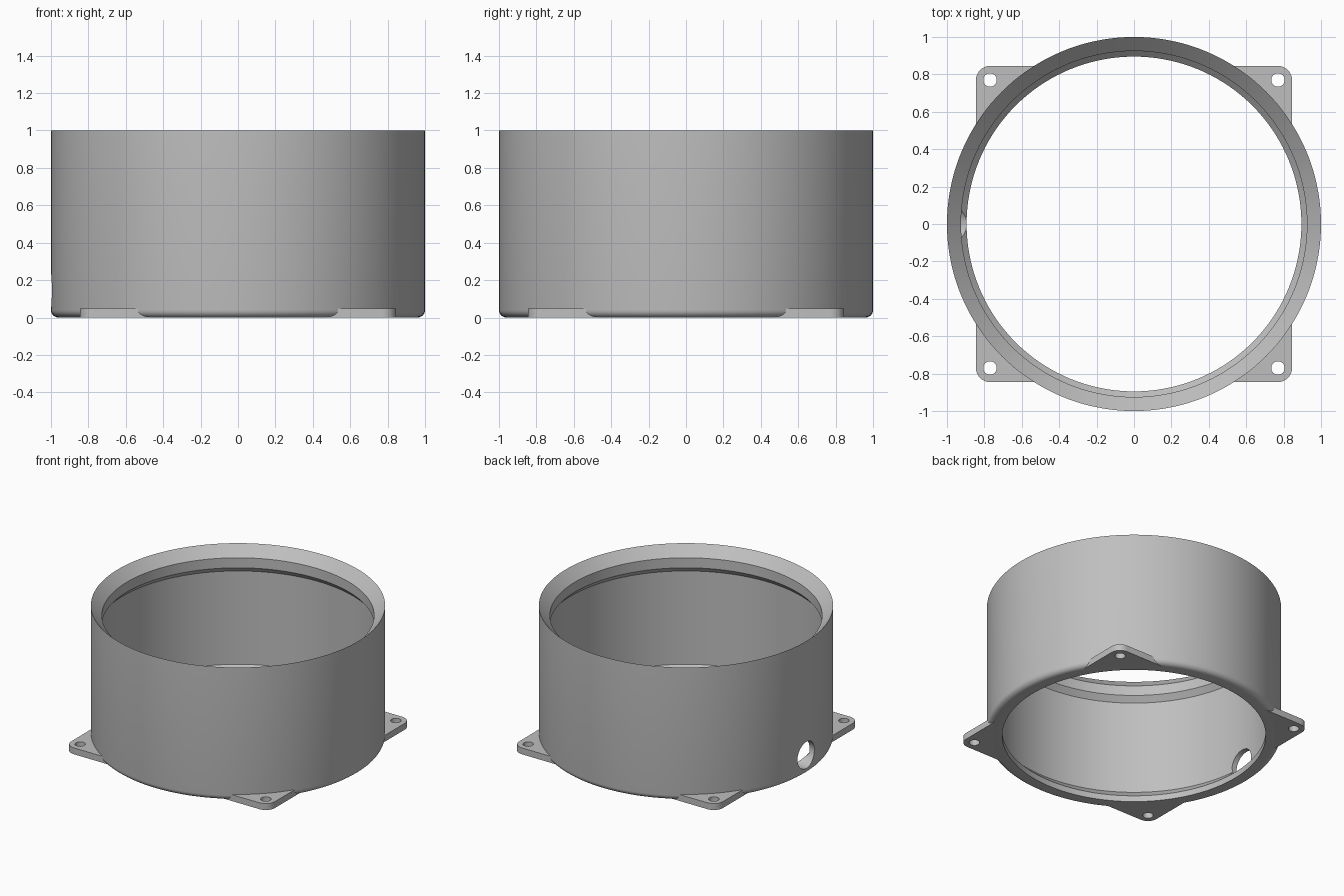
import bpy
import bmesh
from math import cos, sin, pi, radians
from mathutils import Matrix, Vector

if "Cube" in bpy.data.objects:
    bpy.data.objects.remove(bpy.data.objects["Cube"], do_unlink=True)

SEGMENTS = 144
PLATE = 0.048      # mounting plate thickness
FOOT = 0.96        # radius where the rounded bottom edge meets the ground

grey = bpy.data.materials.new("plain_grey")
grey.use_nodes = True
COLOUR = (0.52, 0.52, 0.52, 1)
grey.diffuse_color = COLOUR
grey.node_tree.nodes["Principled BSDF"].inputs["Base Color"].default_value = COLOUR


def make_object(name, bm):
    bmesh.ops.recalc_face_normals(bm, faces=bm.faces)
    mesh = bpy.data.meshes.new(name)
    bm.to_mesh(mesh)
    bm.free()
    mesh.materials.append(grey)
    obj = bpy.data.objects.new(name, mesh)
    bpy.context.collection.objects.link(obj)
    return obj


def lathe(name, profile):
    """Revolve a closed (radius, height) outline around z."""
    bm = bmesh.new()
    rings = []
    for i in range(SEGMENTS):
        a = 2 * pi * i / SEGMENTS
        rings.append([bm.verts.new((r * cos(a), r * sin(a), z)) for r, z in profile])
    n = len(profile)
    for i in range(SEGMENTS):
        here, following = rings[i], rings[(i + 1) % SEGMENTS]
        for j in range(n):
            k = (j + 1) % n
            bm.faces.new((here[j], following[j], following[k], here[k]))
    return make_object(name, bm)


def cylinder(name, radius, depth, centre, turn=Matrix(), sides=48):
    bm = bmesh.new()
    bmesh.ops.create_cone(bm, cap_ends=True, segments=sides, radius1=radius,
                          radius2=radius, depth=depth,
                          matrix=Matrix.Translation(centre) @ turn)
    return make_object(name, bm)


def cut(obj, cutter):
    """Subtract the cutter, then discard it."""
    cutter.hide_render = True
    mod = obj.modifiers.new("cut", "BOOLEAN")
    mod.operation = "DIFFERENCE"
    mod.solver = "EXACT"
    mod.object = cutter
    bpy.context.view_layer.objects.active = obj
    bpy.ops.object.modifier_apply(modifier=mod.name)
    bpy.data.objects.remove(cutter, do_unlink=True)


def smooth(obj):
    bpy.ops.object.select_all(action="DESELECT")
    obj.select_set(True)
    bpy.context.view_layer.objects.active = obj
    bpy.ops.object.shade_smooth_by_angle(angle=radians(25))


# Housing: rounded foot, thin wall, bevelled rim with an inner lip
fillet = 1 - FOOT
outline = [(FOOT + fillet * sin(t * pi / 12), fillet * (1 - cos(t * pi / 12)))
           for t in range(7)]
outline += [(1, 1), (0.925, 0.925), (0.925, 0.85), (0.96, 0.81),
            (0.96, 0.11), (0.895, 0.045), (0.895, 0)]
housing = lathe("housing", outline)

# Round cable hole through the side wall
cut(housing, cylinder("cable_hole_cutter", 0.1, 0.4, Vector((-1, 0, 0.145)),
                      Matrix.Rotation(pi / 2, 4, "Y")))
smooth(housing)

# Mounting plate: rounded square reduced to four corner tabs with screw holes
HALF, ROUND = 0.845, 0.075
bm = bmesh.new()
corner_points = []
for quarter in range(4):
    mid = (quarter + 0.5) * pi / 2
    centre = Vector((cos(mid), sin(mid), 0)) * (HALF - ROUND) * 2 ** 0.5
    for step in range(9):
        a = quarter * pi / 2 + step * pi / 16
        corner_points.append(bm.verts.new(centre + ROUND * Vector((cos(a), sin(a), 0))))
base = bm.faces.new(corner_points)
lifted = bmesh.ops.extrude_face_region(bm, geom=[base])["geom"]
bmesh.ops.translate(bm, vec=(0, 0, PLATE),
                    verts=[g for g in lifted if isinstance(g, bmesh.types.BMVert)])
tabs = make_object("mounting_tabs", bm)
cut(tabs, cylinder("core_cutter", FOOT, 0.4, Vector((0, 0, 0)), sides=SEGMENTS))
for sx in (-1, 1):
    for sy in (-1, 1):
        cut(tabs, cylinder("screw_hole_cutter", 0.036, 0.4,
                           Vector((sx * 0.77, sy * 0.77, 0)), sides=32))
smooth(tabs)
